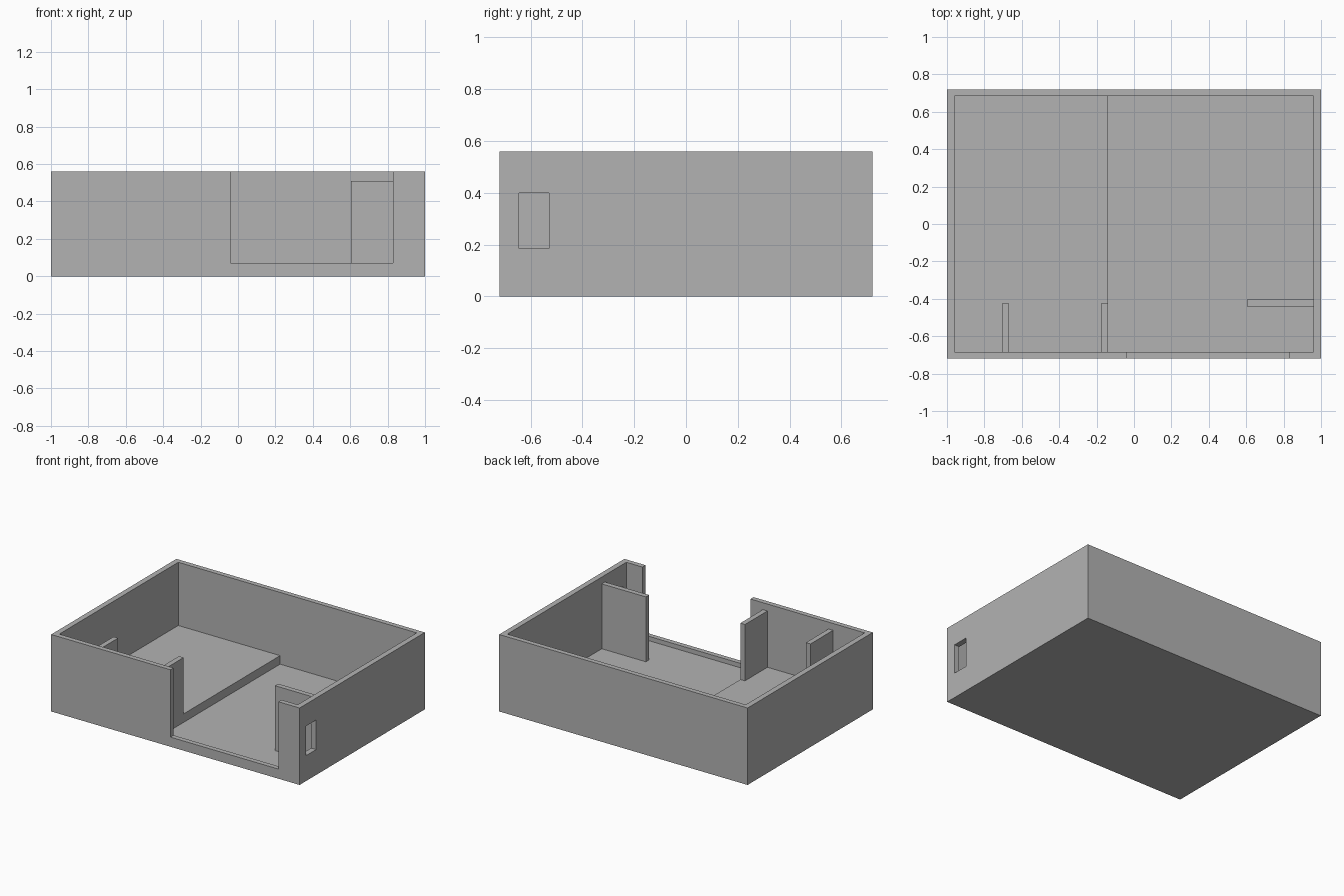
import bpy
import bmesh
from mathutils import Vector

cube = bpy.data.objects.get("Cube")
if cube:
    bpy.data.objects.remove(cube, do_unlink=True)

# Overall dimensions
HX, HY, HEIGHT = 1.0, 0.72, 0.56
WALL_X, WALL_Y = 0.04, 0.036
IX, IY = HX - WALL_X, HY - WALL_Y
FLOOR, RAISED = 0.038, 0.10
STEP_X = -0.14
RIB_TOP = 0.51
BITE = 0.01      # how far ribs sink into walls and floor
OVER = 0.1       # how far cutters overshoot

grey = bpy.data.materials.new("plain grey")
grey.use_nodes = True
colour = (0.45, 0.45, 0.45, 1)
grey.diffuse_color = colour
grey.node_tree.nodes["Principled BSDF"].inputs["Base Color"].default_value = colour


def box(name, low, high):
    """Box between two opposite corners."""
    low, high = Vector(low), Vector(high)
    bm = bmesh.new()
    bmesh.ops.create_cube(bm, size=1)
    for v in bm.verts:
        v.co = (low + high) / 2 + v.co * (high - low)
    mesh = bpy.data.meshes.new(name)
    bm.to_mesh(mesh)
    bm.free()
    mesh.materials.append(grey)
    obj = bpy.data.objects.new(name, mesh)
    bpy.context.collection.objects.link(obj)
    return obj


def cut(target, low, high):
    """Subtract a box from the target and discard the cutter."""
    cutter = box("cutter", low, high)
    cutter.hide_render = True
    mod = target.modifiers.new("cut", "BOOLEAN")
    mod.operation = "DIFFERENCE"
    mod.solver = "EXACT"
    mod.object = cutter
    bpy.context.view_layer.objects.active = target
    bpy.ops.object.modifier_apply(modifier=mod.name)
    bpy.data.objects.remove(cutter, do_unlink=True)


# Open tray with a raised floor on one side
tray = box("tray", (-HX, -HY, 0), (HX, HY, HEIGHT))
cut(tray, (-IX, -IY, RAISED), (IX, IY, HEIGHT + OVER))
cut(tray, (STEP_X, -IY, FLOOR), (IX, IY, HEIGHT + OVER))

# Wide opening in the front wall, above a low sill
cut(tray, (-0.04, -HY - OVER, 0.07), (0.83, -IY + BITE, HEIGHT + OVER))

# Small window in the side wall
cut(tray, (IX - BITE, -0.645, 0.185), (HX + OVER, -0.53, 0.40))

# Two ribs standing on the raised floor behind the front wall
for name, x in (("outer_rib", -0.705), ("inner_rib", STEP_X - 0.037)):
    box(name, (x, -IY - BITE, RAISED - BITE), (x + 0.037, -0.425, RIB_TOP))

# Partition reaching in from the side wall
box("side_partition", (0.605, -0.44, FLOOR - BITE), (IX + BITE, -0.403, RIB_TOP))
